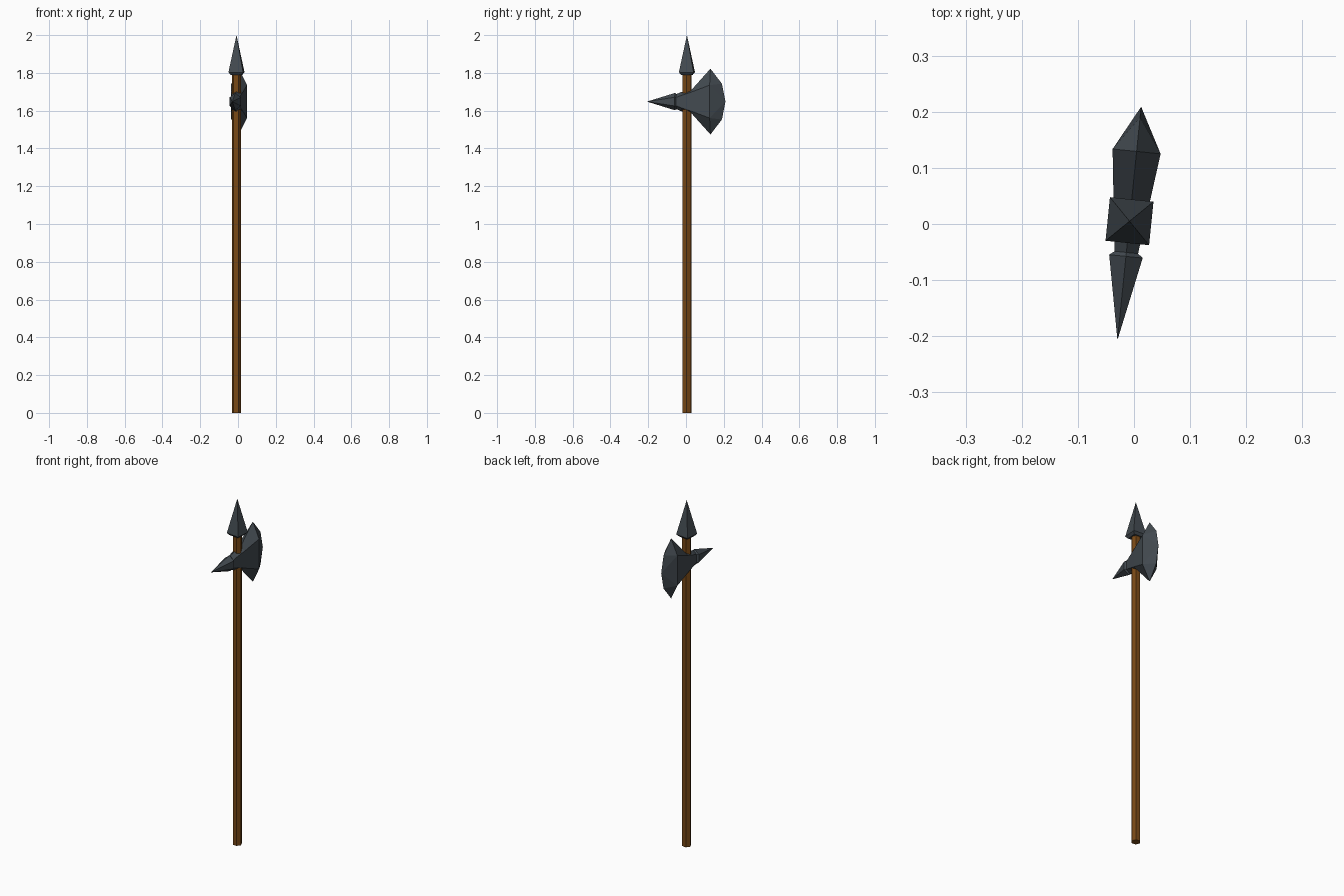
import bpy, bmesh, math
from mathutils import Matrix

if "Cube" in bpy.data.objects:
    bpy.data.objects.remove(bpy.data.objects["Cube"])

CENTRE = (-0.008, 0.005)
TURN = math.radians(-5.8)
PLACE = Matrix.Translation((CENTRE[0], CENTRE[1], 0)) @ Matrix.Rotation(TURN, 4, 'Z')


def material(name, rgb):
    m = bpy.data.materials.new(name)
    m.diffuse_color = (*rgb, 1)
    m.use_nodes = True
    m.node_tree.nodes["Principled BSDF"].inputs["Base Color"].default_value = m.diffuse_color
    return m


wood = material("brown wood", (0.19, 0.066, 0.008))
iron = material("dark iron", (0.055, 0.068, 0.08))


def loft(name, rings, mat):
    """Skin a list of vertex rings; coincident points are merged."""
    bm = bmesh.new()
    loops = [[bm.verts.new(p) for p in ring] for ring in rings]
    n = len(loops[0])
    for a, b in zip(loops, loops[1:]):
        for i in range(n):
            j = (i + 1) % n
            bm.faces.new((a[i], a[j], b[j], b[i]))
    bm.faces.new(loops[0])
    bm.faces.new(loops[-1])
    bmesh.ops.remove_doubles(bm, verts=bm.verts, dist=0.0001)
    bmesh.ops.recalc_face_normals(bm, faces=bm.faces)
    bm.transform(PLACE)
    me = bpy.data.meshes.new(name)
    bm.to_mesh(me)
    bm.free()
    me.materials.append(mat)
    ob = bpy.data.objects.new(name, me)
    bpy.context.collection.objects.link(ob)


def level_ring(z, r, n, start=0.0):
    return [(r * math.cos(start + 2 * math.pi * i / n),
             r * math.sin(start + 2 * math.pi * i / n), z) for i in range(n)]


def side_ring(y, w, top, side, y_side=None):
    """Six-sided section across the head: pointed top and bottom, flat sides."""
    ys = y if y_side is None else y_side
    z = 1.648
    return [(0, y, z + top), (w, ys, z + side), (w, ys, z - side),
            (0, y, z - top), (-w, ys, z - side), (-w, ys, z + side)]


# six-sided shaft
loft("shaft", [level_ring(0, 0.025, 6), level_ring(1.8, 0.025, 6)], wood)

# four-sided spear point with a flared rim
q = math.sqrt(2)
loft("spear_point", [level_ring(z, r * q, 4, math.pi / 4) for z, r in
                     ((1.79, 0.028), (1.803, 0.039), (2.0, 0.00001))], iron)

# back spike and the body of the axe head
loft("axe_head", [
    side_ring(-0.213, 0.00001, 0.00001, 0.00001),
    side_ring(-0.063, 0.03, 0.046, 0.023),
    side_ring(-0.056, 0.021, 0.04, 0.022),
    side_ring(-0.03, 0.024, 0.051, 0.032),
    side_ring(0.025, 0.031, 0.063, 0.05),
    side_ring(0.125, 0.043, 0.174, 0.087),
], iron)

# cutting bevel: sides close onto a curved vertical edge
bm_edge = [(0.125, 0.174), (0.186, 0.095), (0.205, 0.0)]
base, edge = [], []
for s in (1, -1):
    pts = bm_edge if s == 1 else bm_edge[1::-1]
    edge += [(0, y, 1.648 + s * z) for y, z in pts]
bm = bmesh.new()
ev = [bm.verts.new(p) for p in edge]
for s in (1, -1):
    hi = bm.verts.new((s * 0.043, 0.125, 1.648 + 0.087))
    lo = bm.verts.new((s * 0.043, 0.125, 1.648 - 0.087))
    for f in ((ev[0], hi, ev[1]), (ev[1], hi, ev[2]), (hi, lo, ev[2]),
              (ev[2], lo, ev[3]), (lo, ev[4], ev[3])):
        bm.faces.new(f if s == -1 else f[::-1])
bmesh.ops.holes_fill(bm, edges=[e for e in bm.edges if e.is_boundary])
bmesh.ops.recalc_face_normals(bm, faces=bm.faces)
bm.transform(PLACE)
me = bpy.data.meshes.new("cutting_edge")
bm.to_mesh(me)
bm.free()
me.materials.append(iron)
bpy.context.collection.objects.link(bpy.data.objects.new("cutting_edge", me))
